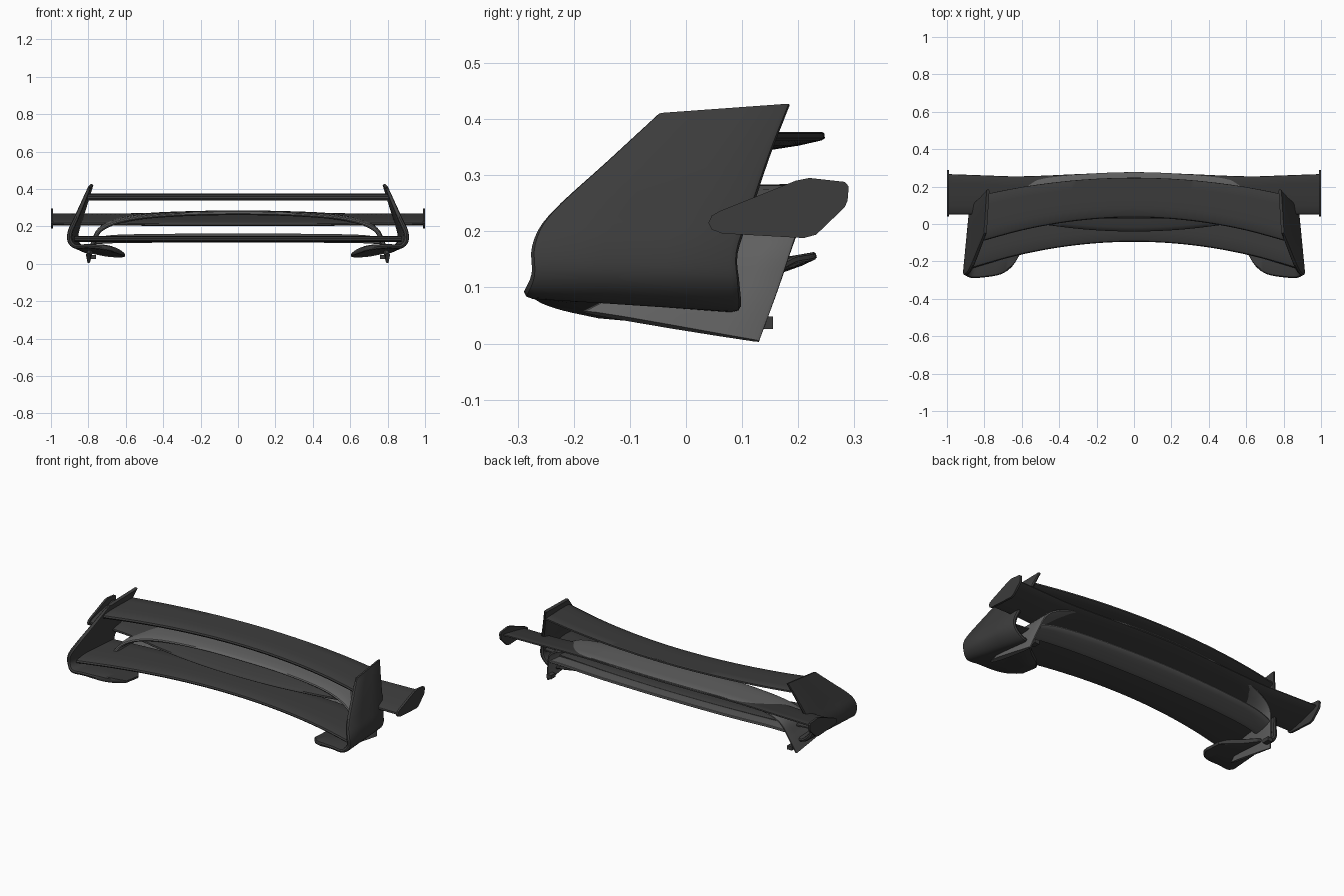
import bpy, bmesh
from mathutils import Vector

if "Cube" in bpy.data.objects:
    bpy.data.objects.remove(bpy.data.objects["Cube"])

def material(name, v):
    m = bpy.data.materials.new(name)
    m.diffuse_color = (v, v, v, 1)
    m.use_nodes = True
    m.node_tree.nodes["Principled BSDF"].inputs["Base Color"].default_value = m.diffuse_color
    return m

DARK = material("dark_carbon", 0.045)
GREY = material("grey_paint", 0.12)

# cross-sections: (position along chord, offset in thicknesses)
FOIL = [(0, 0), (.02, .25), (.08, .42), (.25, .5), (.5, .42), (.78, .28), (.98, .2), (1, .1),
        (1, -.15), (.97, -.25), (.78, -.4), (.5, -.5), (.25, -.48), (.08, -.4), (.02, -.25)]
SLAB = [(0, 0), (.012, .35), (.04, .5), (.35, .5), (.65, .5), (.96, .5), (.99, .35), (1, 0),
        (.99, -.35), (.96, -.5), (.65, -.5), (.35, -.5), (.04, -.5), (.012, -.35)]

def catmull(st, n):
    """Resample stations with a smooth spline."""
    out = []
    for i in range(len(st) - 1):
        p = [st[max(0, min(len(st) - 1, i + k))] for k in (-1, 0, 1, 2)]
        for j in range(n):
            t = j / n
            out.append([.5 * (2*b + (c-a)*t + (2*a-5*b+4*c-d)*t*t + (3*b-a-3*c+d)*t**3)
                        for a, b, c, d in zip(*p)])
    return out + [list(st[-1])]

def finish(name, bm, mat):
    bmesh.ops.recalc_face_normals(bm, faces=bm.faces[:])
    me = bpy.data.meshes.new(name)
    bm.to_mesh(me)
    bm.free()
    ob = bpy.data.objects.new(name, me)
    bpy.context.collection.objects.link(ob)
    me.materials.append(mat)
    bpy.ops.object.select_all(action='DESELECT')
    ob.select_set(True)
    bpy.context.view_layer.objects.active = ob
    bpy.ops.object.shade_smooth_by_angle(angle=0.6)
    return ob

def loft(name, st, mat, prof=FOIL, n=6):
    """Stations: lead xyz, trail xyz, thickness."""
    st = catmull(st, n)
    mids = [(Vector(s[:3]) + Vector(s[3:6])) / 2 for s in st]
    bm = bmesh.new()
    rings = []
    for i, s in enumerate(st):
        a, b = Vector(s[:3]), Vector(s[3:6])
        tan = mids[min(i + 1, len(st) - 1)] - mids[max(i - 1, 0)]
        nor = tan.cross(b - a).normalized()
        rings.append([bm.verts.new(a.lerp(b, u) + nor * w * s[6]) for u, w in prof])
    k = len(prof)
    for r, q in zip(rings, rings[1:]):
        for j in range(k):
            bm.faces.new((r[j], r[(j + 1) % k], q[(j + 1) % k], q[j]))
    bm.faces.new(rings[0])
    bm.faces.new(rings[-1])
    return finish(name, bm, mat)

def wing(name, half, mat, n=6):
    """Half stations (x, lead y, lead z, trail y, trail z, thickness) mirrored about x = 0."""
    full = [(-s[0],) + s[1:] for s in half[:0:-1]] + half
    return loft(name, [(s[0], s[1], s[2], s[0], s[3], s[4], s[5]) for s in full], mat, FOIL, n)

def bowed(x1, yl, zl, yt, zt, dl, dt, th):
    return [(x1 * f, yl + dl * f * f, zl, yt + dt * f * f, zt, th) for f in (0, .25, .5, .75, 1)]

# dark blades between the tall end plates
wing("upper_wing", bowed(.805, .035, .35, .247, .371, -.125, -.09, .034), DARK)
wing("lower_wing", bowed(.875, -.095, .128, .13, .143, -.145, -.055, .03), DARK)

# dark wide wing, deeper in the middle
wing("wide_wing", [(0, -.04, .208, .275, .272, .026), (.25, -.03, .208, .268, .271, .026),
                   (.5, 0, .209, .257, .268, .026), (.65, .03, .21, .254, .265, .026),
                   (.8, .048, .211, .259, .265, .026), (1, .05, .212, .266, .266, .026)], DARK)

# grey arch with legs curving down
wing("arch_wing", [(0, .03, .268, .277, .281, .022), (.25, .03, .264, .268, .278, .022),
                   (.5, .02, .248, .242, .266, .024), (.65, .0, .22, .215, .24, .026),
                   (.74, -.03, .175, .195, .19, .026), (.775, -.09, .11, .165, .1, .026),
                   (.80, -.185, .057, .13, .004, .026)], GREY)
# grey upswept blade between the legs
wing("arch_lower_blade", [(0, .10, .122, .232, .158, .03), (.4, .09, .122, .22, .155, .03),
                          (.65, .07, .12, .195, .15, .03), (.765, .05, .115, .168, .135, .03)], GREY)

for side, s in (("right", 1), ("left", -1)):
    # tall end plate folding inwards to a foot pad
    plate = [(.795, -.05, .408, .78, .185, .425, .016),
             (.83, -.14, .325, .81, .15, .335, .022),
             (.872, -.243, .23, .845, .115, .23, .026),
             (.897, -.274, .175, .865, .092, .16, .028),
             (.90, -.275, .125, .86, .095, .11, .028),
             (.87, -.288, .094, .82, .098, .072, .024),
             (.80, -.285, .095, .78, .09, .065, .024),
             (.71, -.268, .088, .70, .03, .052, .03),
             (.65, -.225, .072, .64, -.01, .046, .026),
             (.61, -.16, .052, .605, -.05, .042, .014)]
    loft(side + "_end_plate", [(s*p[0], p[1], p[2], s*p[3], p[4], p[5], p[6]) for p in plate],
         DARK, SLAB, 4)

    # small tip plate on the wide wing
    outline = [(.04, .215), (.046, .203), (.065, .196), (.21, .188), (.232, .194), (.283, .243),
               (.288, .255), (.29, .28), (.283, .288), (.22, .295), (.195, .29), (.06, .236), (.046, .228)]
    bm = bmesh.new()
    f = bm.faces.new([bm.verts.new((s * .988, y, z)) for y, z in outline])
    ext = bmesh.ops.extrude_face_region(bm, geom=[f])
    bmesh.ops.translate(bm, vec=(s * .012, 0, 0),
                        verts=[v for v in ext["geom"] if isinstance(v, bmesh.types.BMVert)])
    bm.faces.new([v for v in bm.verts][:len(outline)]) if not any(
        len(g.verts) > 4 and all(abs(v.co.x - s * .988) < 1e-5 for v in g.verts) for g in bm.faces) else None
    finish(side + "_tip_plate", bm, DARK)

    # small mounting bracket inside the leg
    bm = bmesh.new()
    bmesh.ops.create_cube(bm, size=1)
    for v in bm.verts:
        v.co = Vector((s * .775 + v.co.x * .03, .135 + v.co.y * .04, .037 + v.co.z * .022))
    finish(side + "_bracket", bm, DARK)
